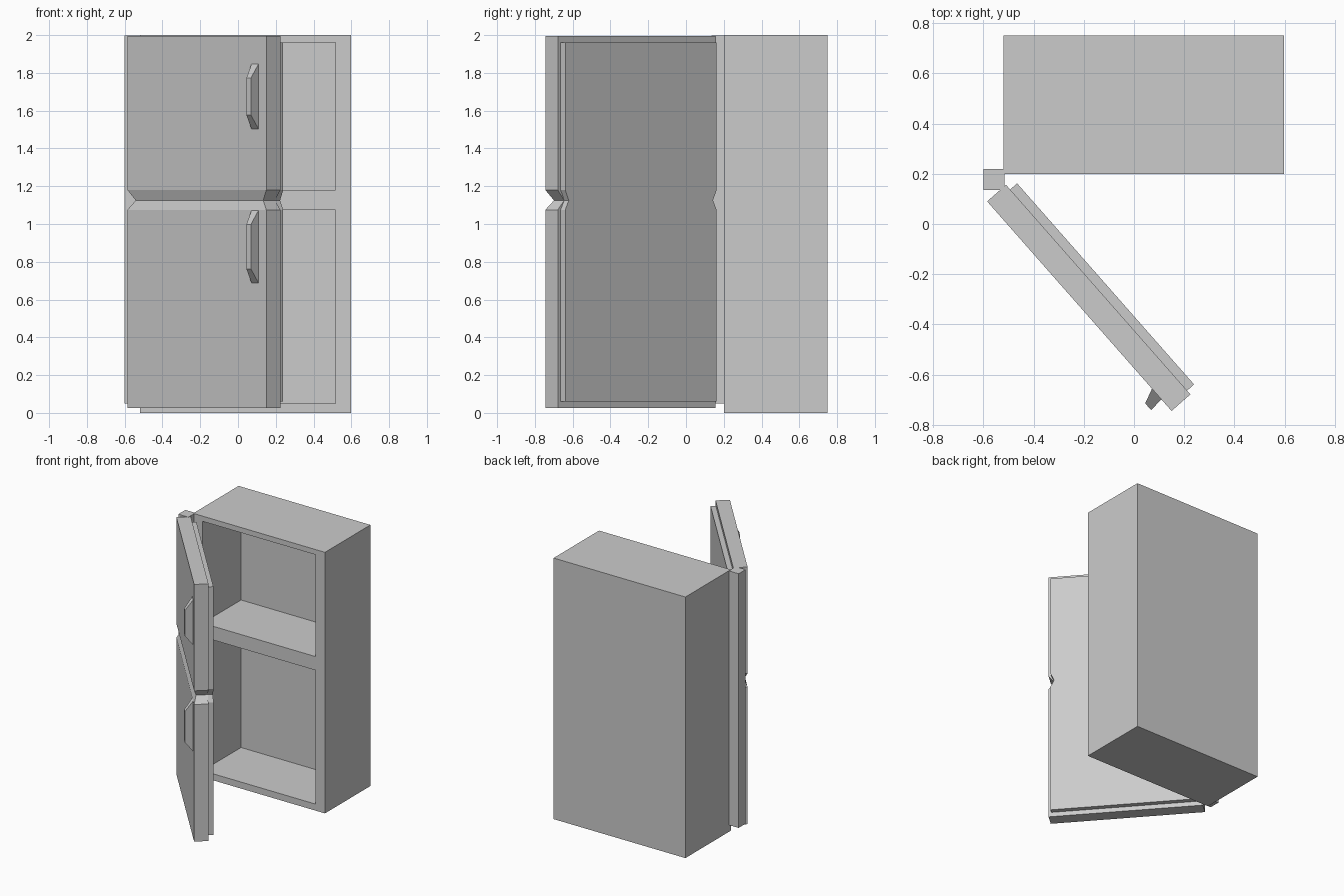
import bpy, bmesh
from mathutils import Matrix, Vector

if "Cube" in bpy.data.objects:
    bpy.data.objects.remove(bpy.data.objects["Cube"])


def add_mesh(name, bm, matrix=None):
    bmesh.ops.recalc_face_normals(bm, faces=bm.faces[:])
    if matrix:
        bm.transform(matrix)
    me = bpy.data.meshes.new(name)
    bm.to_mesh(me)
    bm.free()
    ob = bpy.data.objects.new(name, me)
    bpy.context.collection.objects.link(ob)
    return ob


def loft(name, rings, matrix=None):
    """Skin a stack of four-cornered rings and cap both ends."""
    bm = bmesh.new()
    loops = [[bm.verts.new(p) for p in r] for r in rings]
    for a, b in zip(loops, loops[1:]):
        for i in range(4):
            j = (i + 1) % 4
            bm.faces.new((a[i], a[j], b[j], b[i]))
    bm.faces.new(loops[0])
    bm.faces.new(loops[-1])
    return add_mesh(name, bm, matrix)


def rect(x0, x1, y0, y1, z):
    return [(x0, y0, z), (x1, y0, z), (x1, y1, z), (x0, y1, z)]


def box(name, x0, x1, y0, y1, z0, z1):
    return loft(name, [rect(x0, x1, y0, y1, z0), rect(x0, x1, y0, y1, z1)])


# cabinet with two hollow compartments
cabinet = box("cabinet", -0.52, 0.597, 0.2, 0.75, 0, 2)
for label, z0, z1 in (("lower", 0.05, 1.075), ("upper", 1.18, 1.96)):
    cutter = box(label + "_compartment_cutter", -0.44, 0.515, 0.1, 0.665, z0, z1)
    cutter.hide_render = True
    cutter.hide_viewport = True
    cutter.display_type = 'WIRE'
    mod = cabinet.modifiers.new(label + "_compartment", 'BOOLEAN')
    mod.operation = 'DIFFERENCE'
    mod.solver = 'EXACT'
    mod.object = cutter

# hinge post
box("hinge_post", -0.6, -0.515, 0.135, 0.22, 0.05, 1.997)

# door frame: local x runs along the open door, local y points inward
along = Vector((0.661, -0.751, 0)).normalized()
inward = Vector((-along.y, along.x, 0))
door_frame = Matrix((
    (along.x, inward.x, 0, -0.585),
    (along.y, inward.y, 0, 0.09),
    (0, 0, 1, 0),
    (0, 0, 0, 1)))


def grooved_slab(name, u0, u1, v0, v1, z0, z1, du, dv):
    """Slab with a V groove between the upper and lower door."""
    full = (u0, u1, v0, v1)
    rings = [rect(*full, z0), rect(*full, 1.075),
             rect(u0 + du, u1 - du, v0 + dv, v1, 1.125),
             rect(*full, 1.18), rect(*full, z1)]
    return loft(name, rings, door_frame)


# door panel and inner liner
grooved_slab("door_panel", 0, 1.112, 0, 0.1, 0.025, 1.995, 0.045, 0.018)
grooved_slab("door_liner", 0.025, 1.092, 0.1, 0.137, 0.06, 1.962, 0.025, 0)

# tapered handles
for label, z0, z1 in (("lower", 0.685, 1.075), ("upper", 1.5, 1.85)):
    t0, t1 = z0 + 0.077, z1 - 0.077
    base = [(0.993, 0.002, z0), (1.05, 0.002, z0), (1.05, 0.002, z1), (0.993, 0.002, z1)]
    tip = [(1.02, -0.059, t0), (1.056, -0.059, t0), (1.056, -0.059, t1), (1.02, -0.059, t1)]
    loft(label + "_handle", [base, tip], door_frame)
